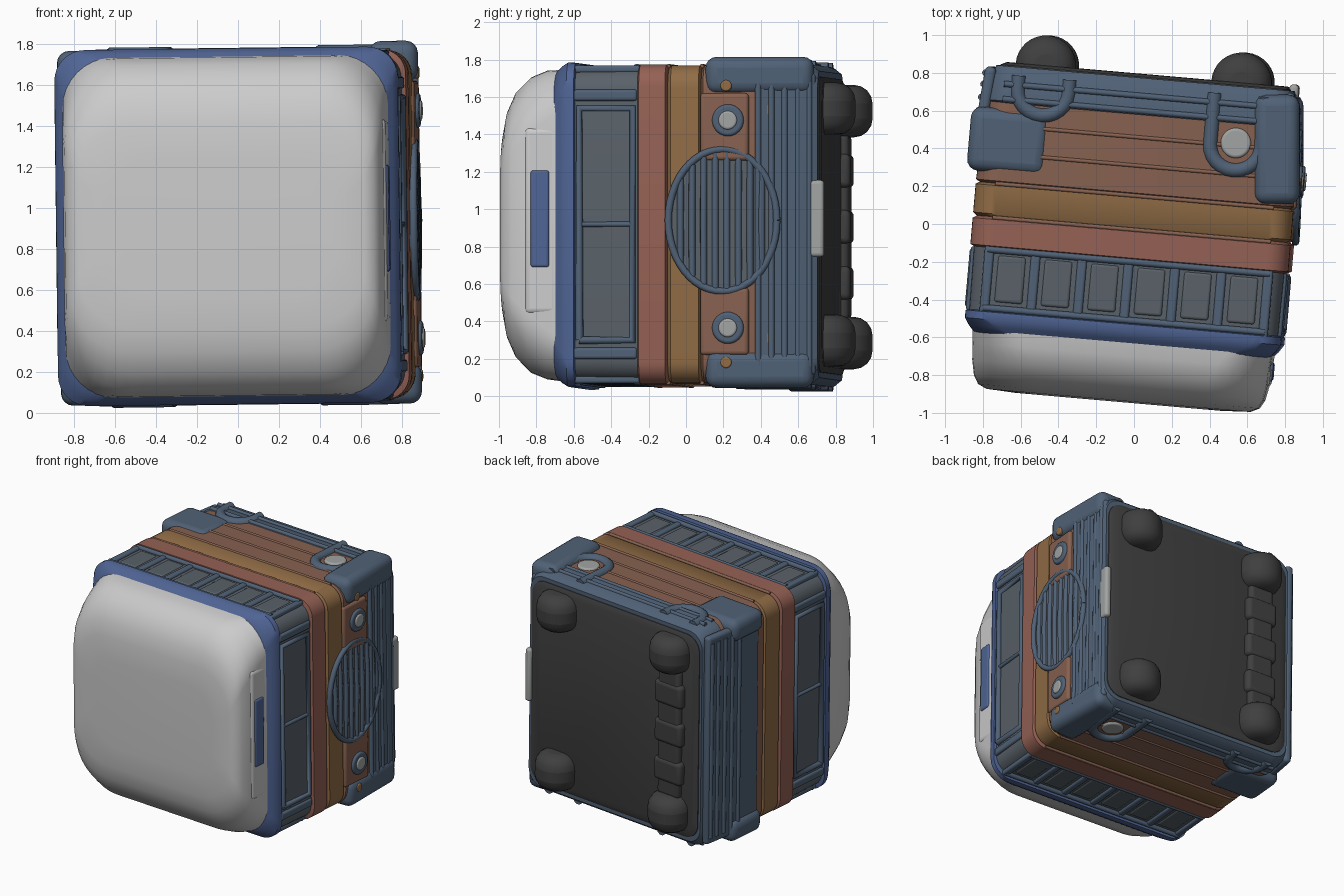
import bpy, bmesh, math
from mathutils import Matrix

if "Cube" in bpy.data.objects:
    bpy.data.objects.remove(bpy.data.objects["Cube"])

# The toy bus lies with its roof towards -y, nose towards +x, turned a little about z
PLACE = (Matrix.Translation((0, 0, 0.91)) @ Matrix.Rotation(math.radians(-0.7), 4, 'Y')
         @ Matrix.Rotation(math.radians(-5), 4, 'Z'))


def material(name, rgb):
    m = bpy.data.materials.new(name)
    m.diffuse_color = (*rgb, 1)
    m.use_nodes = True
    m.node_tree.nodes["Principled BSDF"].inputs["Base Color"].default_value = m.diffuse_color
    return m


BLUE = material("blue_trim", (0.08, 0.12, 0.18))
RIM = material("bright_blue", (0.08, 0.13, 0.30))
GLASS = material("glass", (0.10, 0.12, 0.14))
RED = material("red_paint", (0.30, 0.12, 0.09))
RUST = material("rust_paint", (0.24, 0.12, 0.08))
ORANGE = material("orange_paint", (0.28, 0.15, 0.06))
DARK = material("dark_rubber", (0.05, 0.05, 0.05))
LIGHT = material("light_grey", (0.36, 0.37, 0.37))


def finish(bm, name, mat, bevel=0, local=Matrix()):
    mesh = bpy.data.meshes.new(name)
    bmesh.ops.recalc_face_normals(bm, faces=bm.faces)
    bm.to_mesh(mesh)
    bm.free()
    ob = bpy.data.objects.new(name, mesh)
    bpy.context.collection.objects.link(ob)
    ob.matrix_world = PLACE @ local
    if mat:
        mesh.materials.append(mat)
    if bevel:
        mod = ob.modifiers.new("bevel", 'BEVEL')
        mod.width, mod.segments = bevel, 4
    bpy.ops.object.select_all(action='DESELECT')
    ob.select_set(True)
    bpy.context.view_layer.objects.active = ob
    bpy.ops.object.shade_smooth_by_angle(angle=math.radians(40))
    return ob


def box(name, at, size, mat, bevel=0.015, lean=0):
    bm = bmesh.new()
    bmesh.ops.create_cube(bm, size=1)
    bmesh.ops.scale(bm, vec=size, verts=bm.verts)
    return finish(bm, name, mat, bevel, Matrix.Translation(at) @ Matrix.Rotation(lean, 4, 'Z'))


def loft(name, rings, mat, n=8):
    """Rounded rectangles (y, half x, half z, corner radius) skinned along y."""
    bm = bmesh.new()
    loops = []
    for y, hx, hz, r in rings:
        loop = []
        for q, (sx, sz) in enumerate([(1, 1), (-1, 1), (-1, -1), (1, -1)]):
            for i in range(n + 1):
                a = math.pi / 2 * (q + i / n)
                loop.append(bm.verts.new((sx * (hx - r) + r * math.cos(a), y,
                                          sz * (hz - r) + r * math.sin(a))))
        loops.append(loop)
    for a, b in zip(loops, loops[1:]):
        for i in range(len(a)):
            j = (i + 1) % len(a)
            bm.faces.new((a[i], a[j], b[j], b[i]))
    bm.faces.new(loops[0])
    bm.faces.new(loops[-1])
    return finish(bm, name, mat)


def disc(name, at, radius, depth, axis, mat, bevel=0.015):
    bm = bmesh.new()
    bmesh.ops.create_cone(bm, cap_ends=True, segments=32, radius1=radius,
                          radius2=radius, depth=depth)
    turn = Matrix.Rotation(math.pi / 2, 4, 'Y') if axis == 'X' else Matrix()
    return finish(bm, name, mat, bevel, Matrix.Translation(at) @ turn)


def tube(name, points, radius, mat):
    cu = bpy.data.curves.new(name, 'CURVE')
    cu.dimensions, cu.bevel_depth, cu.bevel_resolution = '3D', radius, 3
    cu.use_fill_caps = True
    sp = cu.splines.new('POLY')
    sp.points.add(len(points) - 1)
    for p, co in zip(sp.points, points):
        p.co = (*co, 1)
    cu.materials.append(mat)
    ob = bpy.data.objects.new(name, cu)
    bpy.context.collection.objects.link(ob)
    ob.matrix_world = PLACE


# Body bands from roof to floor
loft("roof", [(-0.945, 0.55, 0.34, 0.24), (-0.937, 0.70, 0.50, 0.28), (-0.915, 0.745, 0.61, 0.30),
              (-0.87, 0.77, 0.71, 0.32), (-0.79, 0.785, 0.79, 0.32), (-0.70, 0.79, 0.825, 0.28),
              (-0.58, 0.80, 0.83, 0.2)], None)
loft("roof_gutter", [(-0.66, 0.77, 0.80, 0.22), (-0.61, 0.815, 0.845, 0.18), (-0.57, 0.84, 0.868, 0.15),
                     (-0.53, 0.84, 0.865, 0.14), (-0.52, 0.8, 0.83, 0.13)], RIM)
loft("window_band", [(-0.56, 0.82, 0.83, 0.12), (-0.16, 0.825, 0.835, 0.12)], GLASS)
loft("red_belt", [(-0.195, 0.81, 0.82, 0.11), (-0.18, 0.845, 0.855, 0.12), (-0.04, 0.845, 0.855, 0.12),
                  (-0.025, 0.82, 0.84, 0.12)], RED)
loft("orange_belt", [(-0.03, 0.82, 0.835, 0.12), (-0.01, 0.845, 0.85, 0.12), (0.14, 0.845, 0.85, 0.12),
                     (0.155, 0.82, 0.835, 0.12)], ORANGE)
loft("lower_body", [(0.15, 0.82, 0.835, 0.12), (0.165, 0.845, 0.85, 0.12), (0.6, 0.82, 0.85, 0.12)], RUST)
loft("skirt", [(0.57, 0.81, 0.84, 0.12), (0.59, 0.825, 0.86, 0.12), (0.73, 0.81, 0.855, 0.12),
               (0.775, 0.79, 0.82, 0.12)], BLUE)
loft("chassis", [(0.72, 0.78, 0.80, 0.12), (0.78, 0.77, 0.79, 0.12), (0.795, 0.74, 0.76, 0.12)], DARK)

# Side details, repeated on both sides
for s, side in ((1, "upper"), (-1, "lower")):
    for i in range(7):
        box(f"{side}_window_pillar", (-0.74 + i * 0.247, -0.36, s * 0.83), (0.05, 0.36, 0.04), BLUE)
    for i in range(6):
        box(f"{side}_window_pane", (-0.617 + i * 0.247, -0.35, s * 0.823), (0.15, 0.25, 0.035), GLASS)
    for y in (-0.51, -0.20):
        tube(f"{side}_window_rail", [(-0.75, y, s * 0.84), (0.75, y, s * 0.84)], 0.018, BLUE)
    for y in (-0.03, 0.15, 0.31, 0.46):
        tube(f"{side}_body_seam", [(-0.74, y, s * 0.847), (0.74, y, s * 0.847)], 0.011, RUST)
    for y in (0.60, 0.68):
        tube(f"{side}_skirt_ridge", [(-0.74, y, s * 0.855), (0.72, y, s * 0.855)], 0.016, BLUE)

    # Blue corner panels wrapping the nose and the tail
    box(f"{side}_nose_fender", (0.73, 0.46, s * 0.785 + 0.01), (0.24, 0.58, 0.20), BLUE, 0.06, math.radians(5))
    box(f"{side}_tail_fender", (-0.69, 0.38, s * 0.78), (0.42, 0.34, 0.17), BLUE, 0.06)

    # Wheels, arches and hubcaps
    for x, top, end in ((0.51, 0.36, "front"), (-0.53, 0.56, "rear")):
        disc(f"{end}_{side}_wheel", (x, 0.795, s * 0.62), 0.16, 0.28, 'Z', DARK, 0.10)
        pts = [(x - 0.135, 0.73, s * 0.84)]
        for i in range(13):
            a = math.pi * (1 - i / 12)
            pts.append((x + 0.135 * math.cos(a), top + 0.1 - 0.13 * math.sin(a), s * 0.84))
        pts.append((x + 0.135, 0.73, s * 0.84))
        tube(f"{end}_{side}_wheel_arch", pts, 0.04, BLUE)
    disc(f"front_{side}_hubcap", (0.51, 0.475, s * 0.84), 0.08, 0.05, 'Z', LIGHT)

    # Lamps on the nose
    box(f"{side}_lamp_panel", (0.832, 0.28, s * 0.52), (0.05, 0.26, 0.36), RUST, 0.02)
    disc(f"{side}_headlamp", (0.848, 0.30, s * 0.555), 0.085, 0.05, 'X', BLUE)
    disc(f"{side}_headlamp_lens", (0.862, 0.30, s * 0.555), 0.05, 0.04, 'X', LIGHT, 0.012)
    for y, z in ((0.29, 0.74), (0.51, 0.61)):
        disc(f"{side}_marker_lamp", (0.90 - 0.17 * y, y, s * z), 0.03, 0.04, 'X', ORANGE, 0.008)

# Nose and tail: window frames, pillars and bumper ridges
for e, end, lean in ((1, "front", 8), (-1, "rear", -5)):
    x = e * 0.825
    tube(f"{end}_window_frame", [(x, -0.50, -0.62), (x, -0.50, 0.62), (x, -0.215, 0.62),
                                (x, -0.215, -0.62), (x, -0.50, -0.62)], 0.022, BLUE)
    tube(f"{end}_window_divider", [(x, -0.50, 0), (x, -0.215, 0)], 0.014, BLUE)
    for s in (1, -1):
        box(f"{end}_corner_pillar", (x, -0.36, s * 0.69), (0.03, 0.34, 0.06), BLUE)
    base = 0.79 if e > 0 else 0.83
    slope = math.tan(math.radians(abs(lean)))
    box(f"{end}_bumper", (e * base, 0.60, 0), (0.06, 0.33, 1.62), BLUE, 0.025, math.radians(lean))
    for y in (0.46, 0.53, 0.60, 0.67, 0.73):
        rx = e * (base + 0.025 - slope * (y - 0.60))
        tube(f"{end}_bumper_ridge", [(rx, y, -0.76), (rx, y, 0.76)], 0.018, BLUE)
box("number_plate", (0.785, 0.755, 0.03), (0.05, 0.11, 0.41), LIGHT, 0.02)
box("tail_panel", (-0.845, 0.36, 0), (0.05, 0.24, 1.45), BLUE, 0.02)

# Oval grille with slats
bm = bmesh.new()
bmesh.ops.create_cone(bm, cap_ends=True, segments=48, radius1=1, radius2=1, depth=0.06)
bmesh.ops.rotate(bm, matrix=Matrix.Rotation(math.pi / 2, 3, 'Y'), verts=bm.verts)
bmesh.ops.scale(bm, vec=(1, 0.29, 0.38), verts=bm.verts)
finish(bm, "grille", GLASS, 0, Matrix.Translation((0.815, 0.27, 0.02)) @ Matrix.Rotation(0.04, 4, 'Z'))
rim = [(0.845 - 0.015 * math.cos(a), 0.27 + 0.29 * math.cos(a), 0.02 + 0.38 * math.sin(a))
       for a in [math.tau * i / 48 for i in range(49)]]
tube("grille_rim", rim, 0.02, BLUE)
for i in range(8):
    y = 0.045 + i * 0.062
    half = 0.37 * math.sqrt(1 - ((y - 0.27) / 0.29) ** 2)
    x = 0.86 - 0.04 * (y - 0.05)
    tube("grille_slat", [(x - 0.01, y, 0.02 - half), (x, y, 0.02), (x - 0.01, y, 0.02 + half)], 0.018, BLUE)

# Destination sign above the windscreen
box("sign_housing", (0.75, -0.71, 0.02), (0.09, 0.18, 1.0), None, 0.03)
box("sign_panel", (0.785, -0.715, 0.03), (0.04, 0.10, 0.52), RIM, 0.015)

# Underside rail and blocks between the rear wheels
box("rear_axle_housing", (-0.53, 0.785, 0), (0.20, 0.10, 1.0), DARK, 0.03)
for z in (-0.3, 0, 0.3):
    box("rear_axle_block", (-0.53, 0.79, z), (0.25, 0.11, 0.18), DARK, 0.03)
